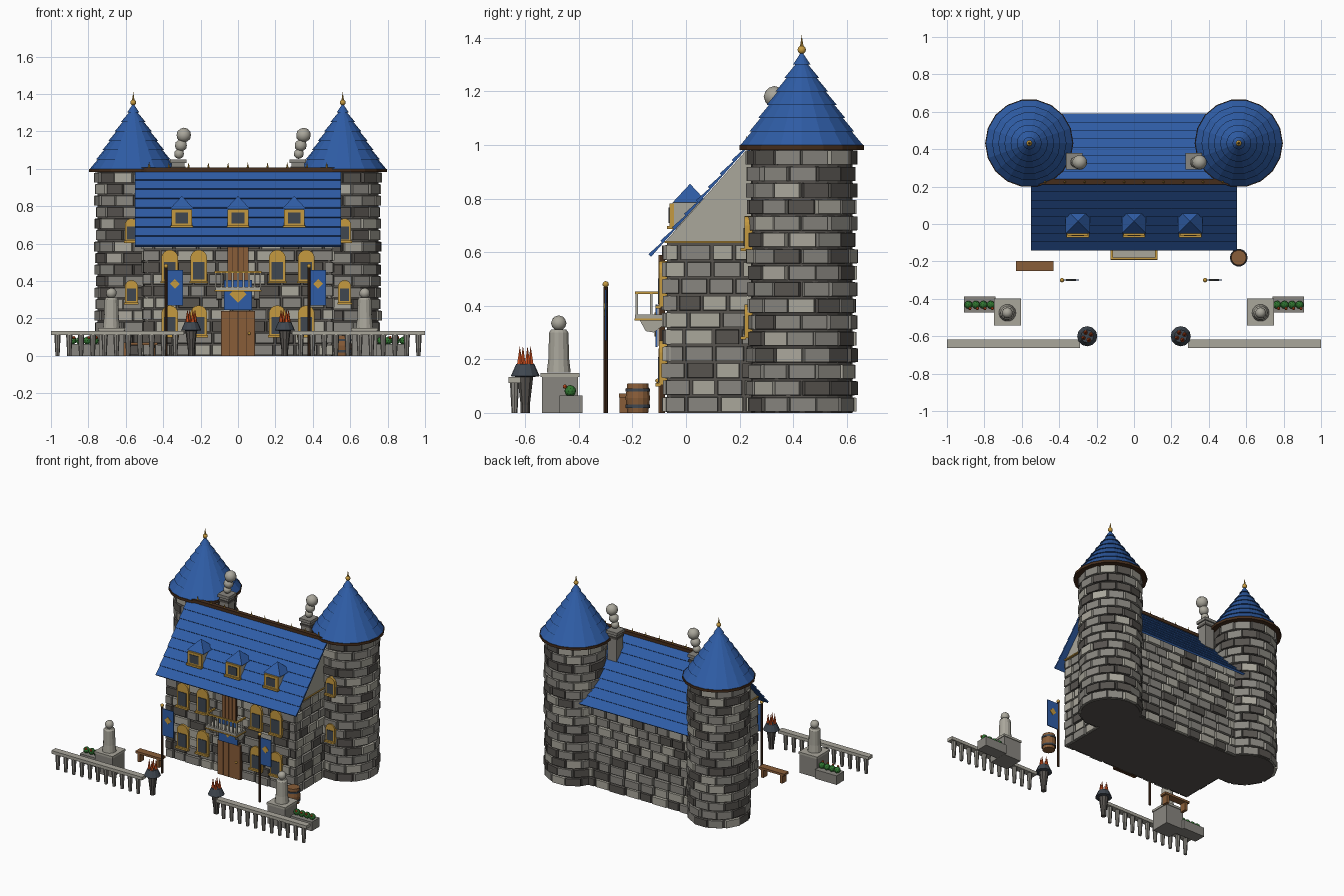
import bpy, bmesh, math, random
from mathutils import Matrix, Vector

random.seed(4)
old = bpy.data.objects.get("Cube")
if old:
    bpy.data.objects.remove(old, do_unlink=True)


def material(name, *rgb):
    m = bpy.data.materials.new(name)
    m.use_nodes = True
    m.diffuse_color = (*rgb, 1)
    m.node_tree.nodes["Principled BSDF"].inputs["Base Color"].default_value = (*rgb, 1)
    return m


blue = material("roof blue", .028, .108, .38)
gold = material("gold", .56, .32, .05)
wood = material("wood", .25, .11, .04)
dark_wood = material("dark wood", .06, .027, .012)
iron = material("iron", .05, .063, .08)
flame = material("flame", .65, .085, .015)
leaf = material("leaf green", .03, .18, .03)
light = material("light stone", .40, .385, .33)
mid = material("mid stone", .25, .24, .215)
dark = material("dark stone", .095, .087, .078)


def finish(bm, name, mats, smooth=False):
    bmesh.ops.recalc_face_normals(bm, faces=bm.faces[:])
    me = bpy.data.meshes.new(name)
    bm.to_mesh(me)
    bm.free()
    for m in mats:
        me.materials.append(m)
    for p in me.polygons:
        p.use_smooth = smooth
    ob = bpy.data.objects.new(name, me)
    bpy.context.collection.objects.link(ob)
    return ob


def box(name, mat, loc, size):
    bm = bmesh.new()
    bmesh.ops.create_cube(bm, size=1, matrix=Matrix.Translation(loc) @ Matrix.Diagonal((*size, 1)))
    return finish(bm, name, [mat])


def prism(name, mat, pts, axis, a, b):
    """Extrude a profile along x (points y, z) or along y (points x, z)."""
    bm = bmesh.new()
    vs = [bm.verts.new((a, p, z) if axis == "x" else (p, a, z)) for p, z in pts]
    face = bm.faces.new(vs)
    ext = bmesh.ops.extrude_face_region(bm, geom=[face])["geom"]
    move = Vector((b - a, 0, 0) if axis == "x" else (0, b - a, 0))
    bmesh.ops.translate(bm, vec=move, verts=[v for v in ext if isinstance(v, bmesh.types.BMVert)])
    return finish(bm, name, [mat])


def lathe(name, mat, loc, profile, n=12):
    bm = bmesh.new()
    vs = [bm.verts.new((r, 0, z)) for r, z in profile]
    es = [bm.edges.new(pair) for pair in zip(vs, vs[1:])]
    bmesh.ops.spin(bm, geom=vs + es, cent=(0, 0, 0), axis=(0, 0, 1), angle=math.tau, steps=n)
    bmesh.ops.remove_doubles(bm, verts=bm.verts[:], dist=.0001)
    bmesh.ops.translate(bm, vec=loc, verts=bm.verts[:])
    return finish(bm, name, [mat])


def ball(name, mat, loc, r, smooth=True):
    bm = bmesh.new()
    bmesh.ops.create_icosphere(bm, subdivisions=2, radius=r, matrix=Matrix.Translation(loc))
    return finish(bm, name, [mat], smooth)


def brick(bm, frame, w, h, d, weights):
    """One chamfered stone whose outer face looks along the frame's -y."""
    out = d / 2 + random.uniform(-.004, .004)
    made = bmesh.ops.create_cube(bm, size=1)["verts"]
    for v in made:
        s = .91 if v.co.y < 0 else 1
        v.co = Vector((v.co.x * w * s, -out if v.co.y < 0 else d / 2, v.co.z * h * s))
        v.co = frame @ v.co
    idx = random.choices((0, 1, 2), weights)[0]
    for f in {f for v in made for f in v.link_faces}:
        f.material_index = idx


def brick_wall(name, start, angle, length, rows, h):
    bm = bmesh.new()
    base = Matrix.Translation(start) @ Matrix.Rotation(angle, 4, "Z")
    for row in range(rows):
        x = 0
        step = random.uniform(.05, .11)
        while x < length:
            if length - x - step < .04:
                step = length - x
            pos = Matrix.Translation((x + step / 2, 0, (row + .5) * h))
            brick(bm, base @ pos, step - .006, h - .006, .03, (3, 6, 1.5))
            x += step
            step = random.uniform(.08, .13)
    return finish(bm, name, [light, mid, dark])


def diamond(name, x, z, r, y):
    prism(name, gold, [(x - r, z), (x, z - r), (x + r, z), (x, z + r)], "y", y, y + .006)


def window(x, z, w, h, y):
    """Arched gold surround with a dark pane below its solid head."""
    r = w / 2
    arch = [(x + r * math.cos(a), z + h - r + r * math.sin(a))
            for a in (math.pi * i / 8 for i in range(9))]
    prism("window_frame", gold, arch + [(x - r, z), (x + r, z)], "y", y, y + .03)
    ph = h * .55
    box("window_pane", iron, (x, y - .001, z + .012 + ph / 2), (w * .7, .006, ph))
    box("window_sill", gold, (x, y - .004, z), (w * 1.12, .02, .012))


# Main hall
box("hall_core", dark, (0, .225, .32), (1.0, .59, .64))
brick_wall("front_wall", (-.512, -.072, 0), 0, 1.024, 10, .063)
brick_wall("back_wall", (.512, .522, 0), math.pi, 1.024, 10, .063)
brick_wall("right_wall", (-.497, .53, 0), -math.pi / 2, .61, 10, .063)
brick_wall("left_wall", (.497, -.08, 0), math.pi / 2, .61, 10, .063)
prism("gable_block", light, [(-.08, .636), (.225, .98), (.53, .636)], "x", -.508, .508)
for s in (-1, 1):
    box("gable_trim", gold, (s * .509, .225, .638), (.012, .61, .008))

# Hall roof with overlapping courses
ridge = Vector((.225, .985))
for s, name in ((-1, "front_roof"), (1, "back_roof")):
    eave = Vector((.225 + s * .355, .583))
    along = (ridge - eave).normalized()
    up = Vector((s * along.y, abs(along.x)))
    pts = []
    for i in range(8):
        pts.append(eave.lerp(ridge, i / 8) + up * .014)
        pts.append(eave.lerp(ridge, (i + 1) / 8) + up * .006)
    prism(name, blue, [tuple(p) for p in pts + [ridge, eave]], "x", -.55, .55)
box("ridge_beam", dark_wood, (0, .225, .995), (1.1, .03, .022))
for i in range(10):
    lathe("ridge_spike", gold, (-.475 + i * .1055, .225, 1.0), [(0, 0), (.008, 0), (.005, .012), (0, .035)], 6)

# Dormers
for x in (-.3, 0, .3):
    box("dormer_body", light, (x, .015, .735), (.10, .13, .10))
    box("dormer_frame", gold, (x, -.053, .737), (.11, .016, .09))
    box("dormer_pane", iron, (x, -.062, .737), (.068, .005, .058))
    box("dormer_sill", gold, (x, -.058, .692), (.12, .026, .012))
    bm = bmesh.new()
    bmesh.ops.create_cone(bm, cap_ends=True, segments=4, radius1=.092, radius2=0, depth=.07,
                          matrix=Matrix.Translation((x, .015, .82)) @ Matrix.Rotation(math.pi / 4, 4, "Z"))
    finish(bm, "dormer_roof", [blue])

# Chimneys with puffs of smoke
for x in (-.32, .32):
    box("chimney", mid, (x, .335, .94), (.07, .07, .2))
    box("chimney_band", dark, (x, .335, 1.005), (.08, .08, .015))
    box("chimney_cap", mid, (x, .335, 1.04), (.088, .088, .02))
    for dx, z, r in ((.005, 1.08, .027), (.015, 1.125, .033), (.03, 1.18, .04)):
        ball("smoke_puff", light, (x + dx, .33, z), r)

# Round towers
for s in (-1, 1):
    cx, cy = s * .56, .432
    lathe("tower_core", dark, (cx, cy, 0), [(0, 0), (.19, 0), (.19, .99), (0, .99)], 24)
    bm = bmesh.new()
    for row in range(16):
        for k in range(12):
            turn = Matrix.Rotation((k + row % 2 / 2) * math.tau / 12 + random.uniform(-.03, .03), 4, "Z")
            frame = Matrix.Translation((cx, cy, (row + .5) * .0615)) @ turn @ Matrix.Translation((0, -.186, 0))
            brick(bm, frame, .104, .056, .03, (1.5, 5, 3))
    finish(bm, "tower_bricks", [light, mid, dark])
    lathe("tower_eave", dark_wood, (cx, cy, 0), [(0, .982), (.236, .982), (.236, 1.0), (0, 1.0)], 18)
    tiers = [(0, .998)]
    for i in range(7):
        tiers.append((.232 * (1 - i / 7), 1.0 + i * .05))
        tiers.append((max(.232 * (1 - (i + 1) / 7) - .009, 0), 1.0 + (i + 1) * .05))
    lathe("tower_roof", blue, (cx, cy, 0), tiers, 18)
    ball("finial_ball", gold, (cx, cy, 1.355), .016)
    lathe("finial_spike", gold, (cx, cy, 1.36), [(0, 0), (.008, 0), (0, .05)], 8)
    for z in (.28, .61):
        window(s * .57, z, .07, .125, .218)
    # Hall windows on this side
    for x in (.21, .365):
        window(s * x, .395, .09, .172, -.1)
        window(s * x, .105, .09, .165, -.1)

# Doors
for name, z0, z1, w in (("front_door", 0, .24, .18), ("balcony_door", .25, .59, .11)):
    box(name + "_back", dark_wood, (0, -.088, (z0 + z1) / 2), (w, .02, z1 - z0))
    for i in range(4):
        box(name + "_plank", wood, (w * (i - 1.5) / 4, -.097, (z0 + z1) / 2), (w / 4 - .003, .012, z1 - z0))
ball("door_knob", gold, (.06, -.107, .12), .008)

# Balcony
box("balcony_floor", light, (0, -.14, .358), (.24, .1, .02))
box("balcony_rim", gold, (0, -.14, .349), (.25, .105, .008))
for x in (-.1, .1):
    prism("balcony_bracket", light, [(-.08, .35), (-.175, .35), (-.15, .305), (-.12, .3), (-.08, .33)],
          "x", x - .015, x + .015)
box("balcony_front_rail", gold, (0, -.184, .448), (.25, .012, .01))
for s in (-1, 1):
    box("balcony_side_rail", gold, (s * .119, -.14, .448), (.012, .1, .01))
    box("balcony_side_post", light, (s * .119, -.13, .405), (.01, .01, .08))
for i in range(9):
    box("balcony_baluster", light, (-.119 + i * .02975, -.184, .405), (.01, .01, .08))
box("hall_banner", blue, (0, -.11, .325), (.15, .006, .16))
diamond("hall_banner_emblem", 0, .33, .045, -.117)

# Standing flags
for x in (-.385, .38):
    lathe("flag_pole", dark_wood, (x, -.3, 0), [(0, 0), (.008, 0), (.008, .47), (0, .47)], 8)
    ball("flag_pole_ball", gold, (x, -.3, .48), .012)
    box("flag", blue, (x + .048, -.3, .365), (.085, .006, .19))
    for y in (-.306, -.3):
        diamond("flag_emblem", x + .048, .385, .026, y)

# Bench and barrel
box("bench_seat", wood, (-.53, -.225, .065), (.2, .052, .015))
for s in (-1, 1):
    box("bench_leg", wood, (-.53 + s * .075, -.225, .03), (.02, .045, .06))
lathe("barrel", wood, (.56, -.18, 0), [(0, 0), (.04, 0), (.047, .055), (.04, .11), (0, .11)], 14)
for z in (.025, .085):
    lathe("barrel_hoop", iron, (.56, -.18, z), [(.03, -.006), (.0475, -.006), (.0475, .006), (.03, .006)], 14)

# Forecourt, mirrored on both sides
for s in (-1, 1):
    box("fence_rail", light, (s * .645, -.64, .123), (.71, .045, .022))
    for i in range(11):
        lathe("fence_baluster", mid, (s * (.335 + i * .063), -.64, 0),
              [(0, 0), (.011, 0), (.017, .112), (0, .112)], 8)
    # Brazier
    spot = (s * .25, -.6, 0)
    lathe("brazier_stand", dark, spot, [(0, 0), (.018, 0), (.018, .03), (.032, .14), (0, .14)], 10)
    lathe("brazier_bowl", iron, spot, [(0, .13), (.054, .137), (.034, .182), (0, .182)], 12)
    for k in range(4):
        a = k * math.tau / 4 + .4
        lathe("brazier_flame", flame, (spot[0] + .022 * math.cos(a), -.6 + .022 * math.sin(a), .175),
              [(0, 0), (.013, 0), (0, .075)], 6)
    # Statue on a pedestal
    box("pedestal", mid, (s * .677, -.47, .067), (.135, .135, .135))
    box("pedestal_cap", light, (s * .677, -.47, .142), (.145, .145, .015))
    lathe("statue_body", light, (s * .677, -.475, 0),
          [(0, .15), (.046, .15), (.04, .2), (.037, .3), (.028, .312), (0, .312)], 14)
    ball("statue_head", light, (s * .677, -.475, .335), .029)
    # Planter
    box("planter", mid, (s * .825, -.43, .032), (.17, .086, .064))
    for i in range(4):
        x = s * (.765 + i * .04)
        ball("planter_bush", leaf, (x, -.432, .082), .022, False)
        ball("planter_flower", flame, (x + .008, -.452, .098), .008, False)
